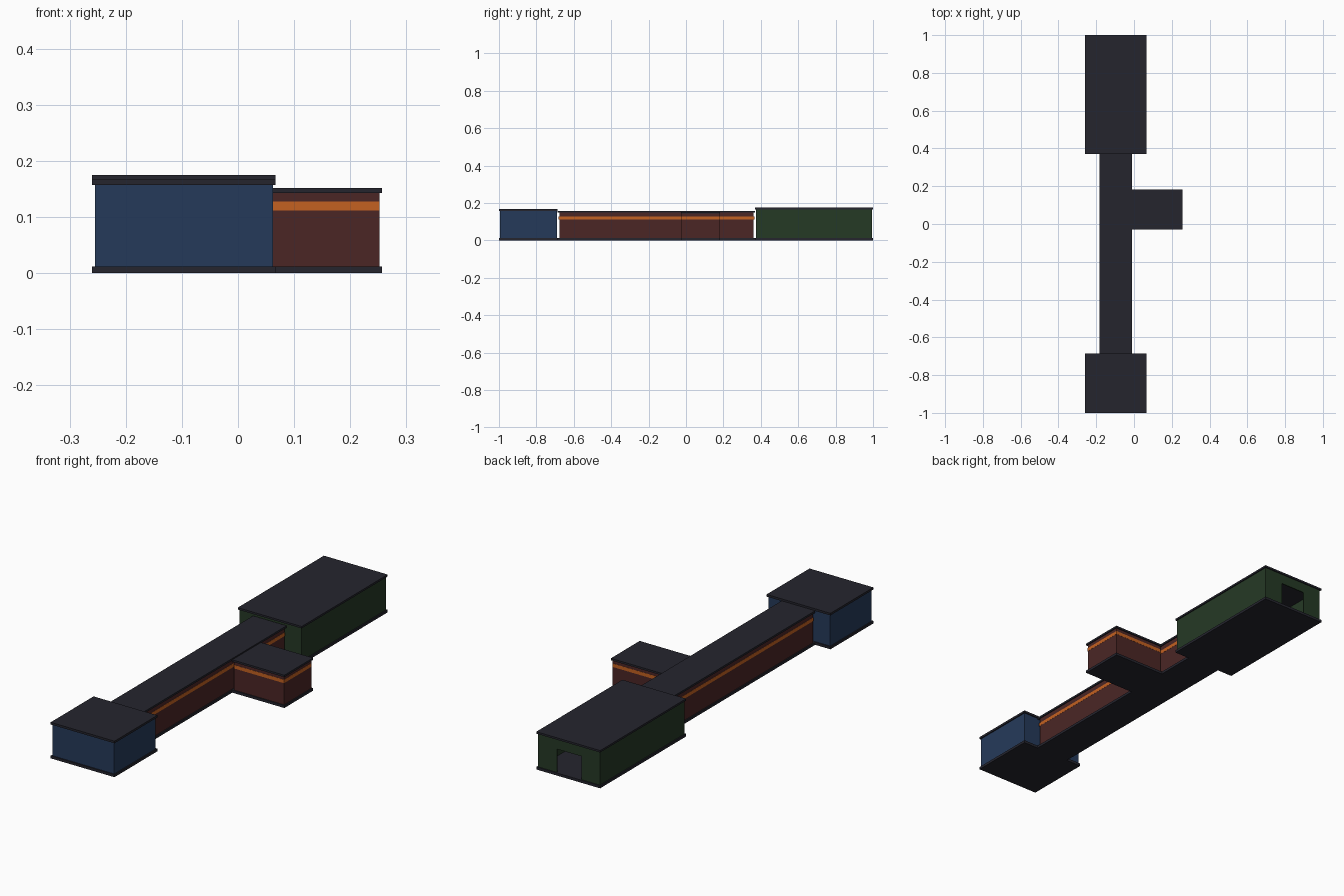
import bpy, bmesh

if "Cube" in bpy.data.objects:
    bpy.data.objects.remove(bpy.data.objects["Cube"])

T = 0.005  # wall thickness, also the slab overhang
FLOOR = 0.012


def material(name, rgb):
    m = bpy.data.materials.new(name)
    m.diffuse_color = (*rgb, 1)
    m.use_nodes = True
    m.node_tree.nodes["Principled BSDF"].inputs["Base Color"].default_value = m.diffuse_color
    return m


SLAB = material("dark slate", (0.018, 0.018, 0.027))
BLUE = material("navy blue", (0.0185, 0.042, 0.102))
RED = material("dark red", (0.07, 0.0195, 0.0185))
GREEN = material("dark green", (0.0185, 0.041, 0.0185))
ORANGE = material("orange", (0.55, 0.12, 0.015))


def boxes(name, mat, spans):
    """One object from axis-aligned boxes given as (x0, x1, y0, y1, z0, z1)."""
    bm = bmesh.new()
    for x0, x1, y0, y1, z0, z1 in spans:
        verts = bmesh.ops.create_cube(bm, size=1)["verts"]
        for v in verts:
            v.co = (x1 if v.co.x > 0 else x0,
                    y1 if v.co.y > 0 else y0,
                    z1 if v.co.z > 0 else z0)
    mesh = bpy.data.meshes.new(name)
    bm.to_mesh(mesh)
    bm.free()
    mesh.materials.append(mat)
    ob = bpy.data.objects.new(name, mesh)
    bpy.context.collection.objects.link(ob)


def wall(side, x0, x1, y0, y1, z1, door=None):
    """Boxes of one wall; door = (start, end, top) cuts a doorway along its length."""
    along_x = side in "fb"
    a, b = (x0, x1) if along_x else (y0 + T, y1 - T)
    edge = {"f": y0, "b": y1 - T, "l": x0, "r": x1 - T}[side]
    if door:
        pieces = [(a, door[0], FLOOR, z1), (door[1], b, FLOOR, z1),
                  (door[0], door[1], door[2], z1)]
    else:
        pieces = [(a, b, FLOOR, z1)]
    return [(p, q, edge, edge + T, lo, hi) if along_x else (edge, edge + T, p, q, lo, hi)
            for p, q, lo, hi in pieces]


def stripe(side, x0, x1, y0, y1):
    """Thin band lying on the outside of one wall."""
    e = 0.0006
    return {"f": (x0, x1, y0 - e, y0, 0.112, 0.128),
            "b": (x0, x1, y1, y1 + e, 0.112, 0.128),
            "l": (x0 - e, x0, y0, y1, 0.112, 0.128),
            "r": (x1, x1 + e, y0, y1, 0.112, 0.128)}[side]


def room(name, mat, x0, x1, y0, y1, wall_top, roof_top, sides, doors, bands=""):
    boxes(name + "_floor", SLAB, [(x0, x1, y0, y1, 0, FLOOR)])
    boxes(name + "_roof", SLAB, [(x0, x1, y0, y1, wall_top, roof_top)])
    inner = (x0 + T, x1 - T, y0 + T, y1 - T)
    spans = []
    for s in sides:
        spans += wall(s, *inner, wall_top, doors.get(s))
    boxes(name + "_walls", mat, spans)
    if bands:
        boxes(name + "_stripes", ORANGE, [stripe(s, *inner) for s in bands])


inner_door = (-0.16, -0.035, 0.12)
side_door = (0.02, 0.135, 0.12)

# Front room, opening into the corridor
room("front_room", BLUE, -0.26, 0.067, -1.0, -0.686, 0.157, 0.167,
     "fblr", {"b": inner_door})
# Back room with an outside doorway
room("back_room", GREEN, -0.26, 0.067, 0.37, 1.0, 0.166, 0.175,
     "fblr", {"f": inner_door, "b": inner_door})
# Long corridor, open at both ends
room("corridor", RED, -0.182, -0.01, -0.686, 0.37, 0.149, 0.158,
     "lr", {"r": side_door}, "lr")
# Side room branching off the corridor
room("side_room", RED, -0.01, 0.257, -0.028, 0.183, 0.143, 0.152,
     "fblr", {"l": side_door}, "fbr")
